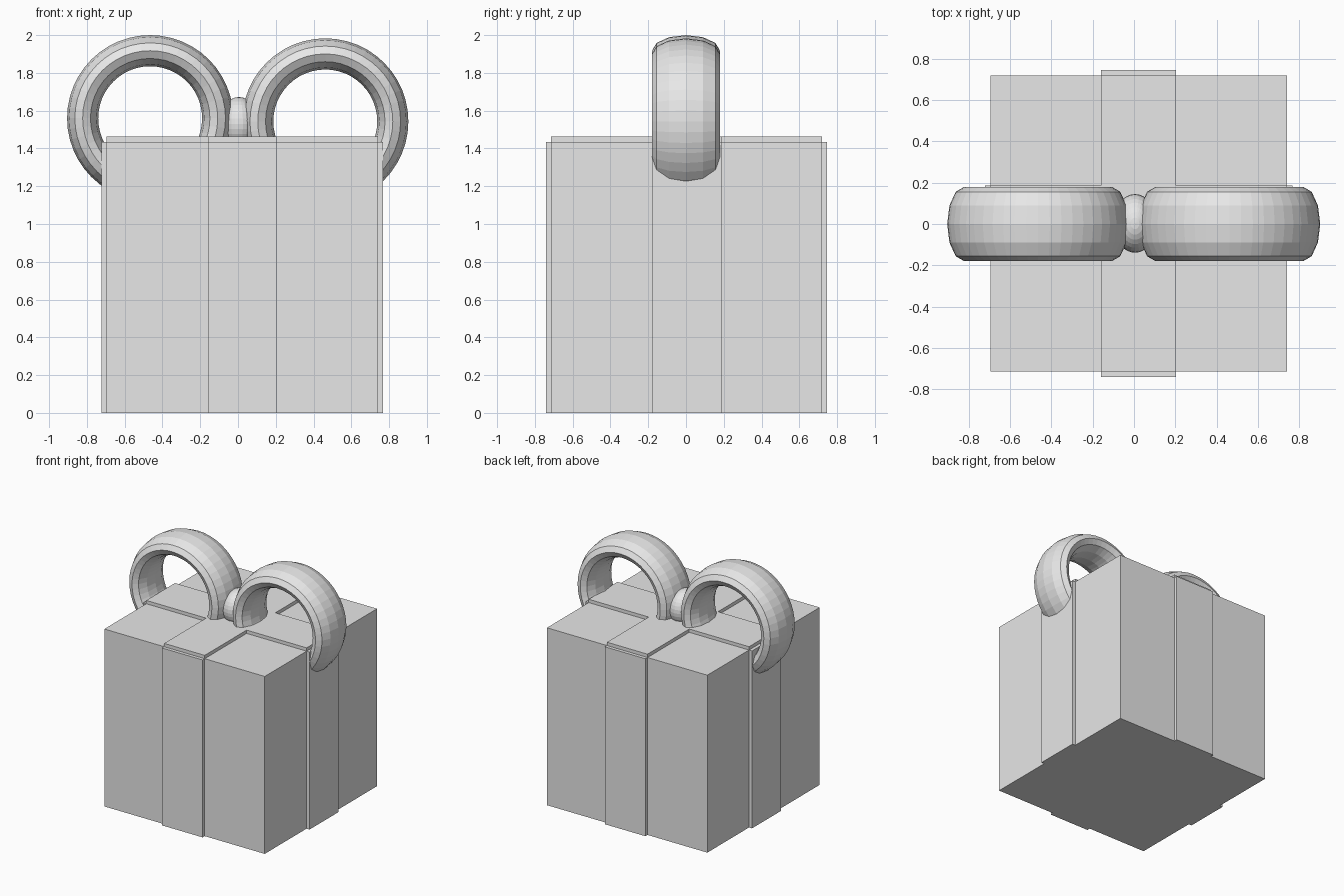
import bpy, bmesh, math
from mathutils import Matrix

if "Cube" in bpy.data.objects:
    bpy.data.objects.remove(bpy.data.objects["Cube"])

grey = bpy.data.materials.new("plain_grey")
grey.diffuse_color = (0.8, 0.8, 0.8, 1)
grey.use_nodes = True
grey.node_tree.nodes["Principled BSDF"].inputs["Base Color"].default_value = grey.diffuse_color


def add_object(name, bm):
    bmesh.ops.recalc_face_normals(bm, faces=bm.faces[:])
    mesh = bpy.data.meshes.new(name)
    bm.to_mesh(mesh)
    bm.free()
    mesh.materials.append(grey)
    obj = bpy.data.objects.new(name, mesh)
    bpy.context.collection.objects.link(obj)
    return obj


def block(name, x, y, z):
    """Box given by its (low, high) range on each axis."""
    bm = bmesh.new()
    size = [hi - lo for lo, hi in (x, y, z)]
    mid = [(hi + lo) / 2 for lo, hi in (x, y, z)]
    bmesh.ops.create_cube(bm, size=1, matrix=Matrix.Translation(mid) @ Matrix.Diagonal((*size, 1)))
    return add_object(name, bm)


def bow_loop(name, cx, cz, ring=0.3575, thick=0.0825, half_width=0.18, segs=48, sides=12):
    """Ring around the y axis with a wide, oval cross-section."""
    bm = bmesh.new()
    rows = []
    for i in range(segs):
        a = math.tau * i / segs
        row = []
        for j in range(sides):
            b = math.tau * j / sides
            r = ring + thick * math.cos(b)
            row.append(bm.verts.new((cx + r * math.cos(a), half_width * math.sin(b), cz + r * math.sin(a))))
        rows.append(row)
    for i in range(segs):
        p, q = rows[i], rows[(i + 1) % segs]
        for j in range(sides):
            k = (j + 1) % sides
            bm.faces.new((p[j], q[j], q[k], p[k]))
    return add_object(name, bm)


# Gift box
X, Y, TOP = (-0.695, 0.74), (-0.715, 0.72), 1.435
block("gift_box", X, Y, (0, TOP))

# Ribbon strips on the four sides
RX, RY, T = (-0.16, 0.203), (-0.18, 0.187), 0.027
block("ribbon_front", RX, (Y[0] - T, Y[0]), (0, TOP))
block("ribbon_back", RX, (Y[1], Y[1] + T), (0, TOP))
block("ribbon_left", (X[0] - T, X[0]), RY, (0, TOP))
block("ribbon_right", (X[1], X[1] + T), RY, (0, TOP))

# Crossed ribbon strips on the lid
block("ribbon_top_lengthwise", RX, Y, (TOP, TOP + T))
block("ribbon_top_crosswise", X, RY, (TOP, TOP + T))

# Bow loops
bow_loop("bow_loop_left", -0.465, 1.56)
bow_loop("bow_loop_right", 0.462, 1.543)

# Bow knot
bm = bmesh.new()
bmesh.ops.create_uvsphere(bm, u_segments=32, v_segments=16, radius=0.142,
                          matrix=Matrix.Translation((0.005, 0.003, 1.53)) @ Matrix.Diagonal((0.75, 1, 1, 1)))
add_object("bow_knot", bm)
